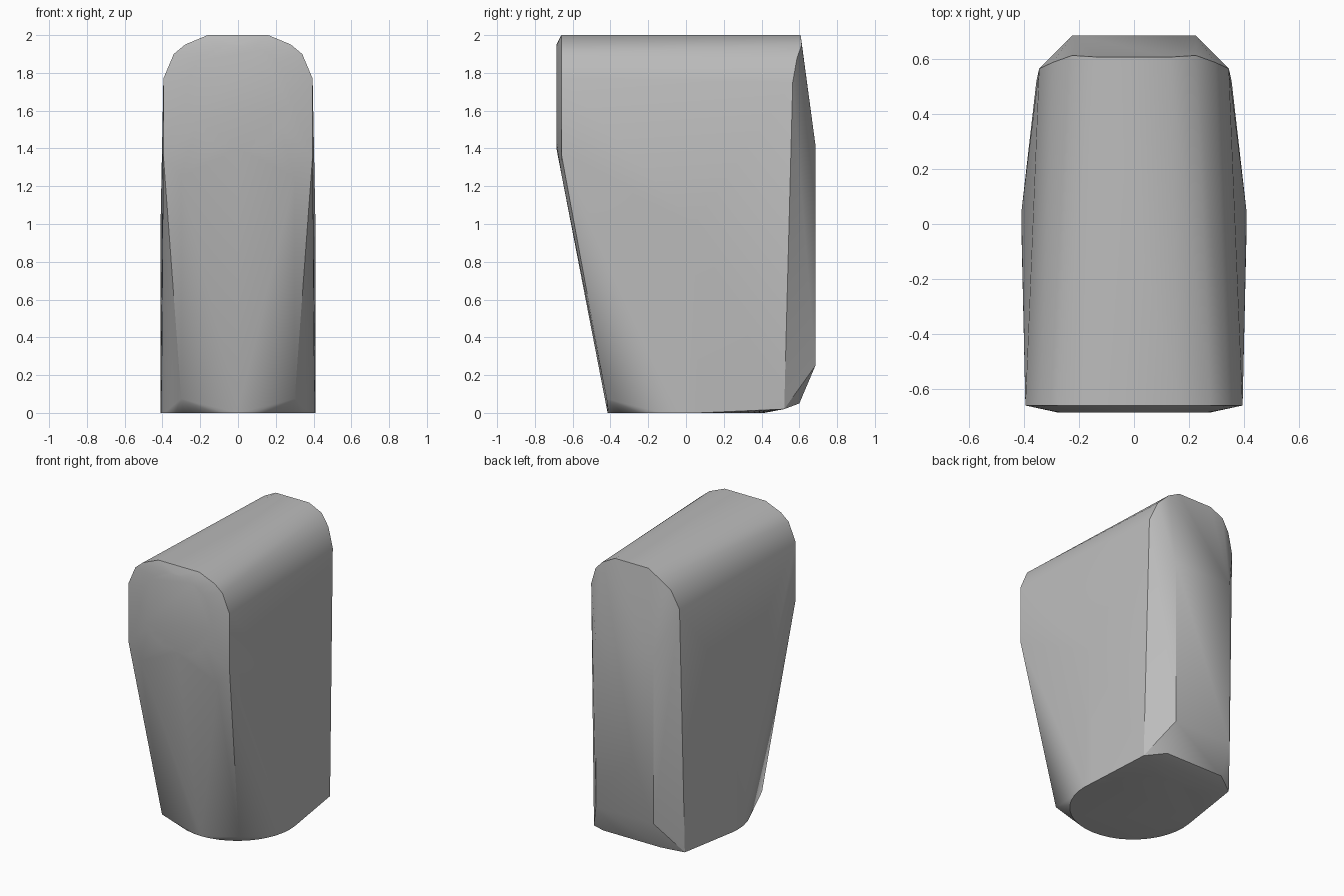
import bpy, bmesh, math

cube = bpy.data.objects.get("Cube")
if cube:
    bpy.data.objects.remove(cube)

grey = bpy.data.materials.new("plain grey")
grey.use_nodes = True
colour = (0.5, 0.5, 0.5, 1)
grey.diffuse_color = colour
grey.node_tree.nodes["Principled BSDF"].inputs["Base Color"].default_value = colour

# Right half corner points, mirrored across x
half = [
    # front arch rim
    (0.16, -0.66, 2.0), (0.28, -0.66, 1.95), (0.34, -0.66, 1.9),
    (0.395, -0.66, 1.77), (0.395, -0.658, 1.36), (0.30, -0.657, 1.25),
    # front lower corner
    (0.30, -0.42, 0.075),
    # widest point of the side
    (0.41, 0.04, 1.0),
    # back arch rim
    (0.13, 0.607, 2.0), (0.225, 0.613, 1.95), (0.295, 0.588, 1.88),
    (0.345, 0.565, 1.75),
    # back panel, with its bevelled foot
    (0.225, 0.685, 1.42), (0.225, 0.685, 0.25), (0.225, 0.6, 0.05),
    (0.355, 0.52, 0.02),
]
points = [(s * x, y, z) for x, y, z in half for s in (1, -1)]

# Round base and round front pad
steps = 40
for i in range(steps):
    a = math.tau * i / steps
    c, s = math.cos(a), math.sin(a)
    points.append((0.41 * c, 0.415 * s, 0))
    points.append((0.275 * c, -0.686, 1.675 + 0.275 * s))

# Wrap the corners in one convex shell
bm = bmesh.new()
for p in points:
    bm.verts.new(p)
hull = bmesh.ops.convex_hull(bm, input=bm.verts)
loose = [v for v in bm.verts if not v.link_faces]
bmesh.ops.delete(bm, geom=loose, context='VERTS')
bmesh.ops.dissolve_limit(bm, angle_limit=math.radians(0.5),
                         verts=bm.verts, edges=bm.edges)
bmesh.ops.recalc_face_normals(bm, faces=bm.faces)
mesh = bpy.data.meshes.new("convex_body")
bm.to_mesh(mesh)
bm.free()
mesh.materials.append(grey)

body = bpy.data.objects.new("convex_body", mesh)
bpy.context.collection.objects.link(body)
bpy.context.view_layer.objects.active = body
body.select_set(True)
bpy.ops.object.shade_smooth_by_angle(angle=math.radians(30))
